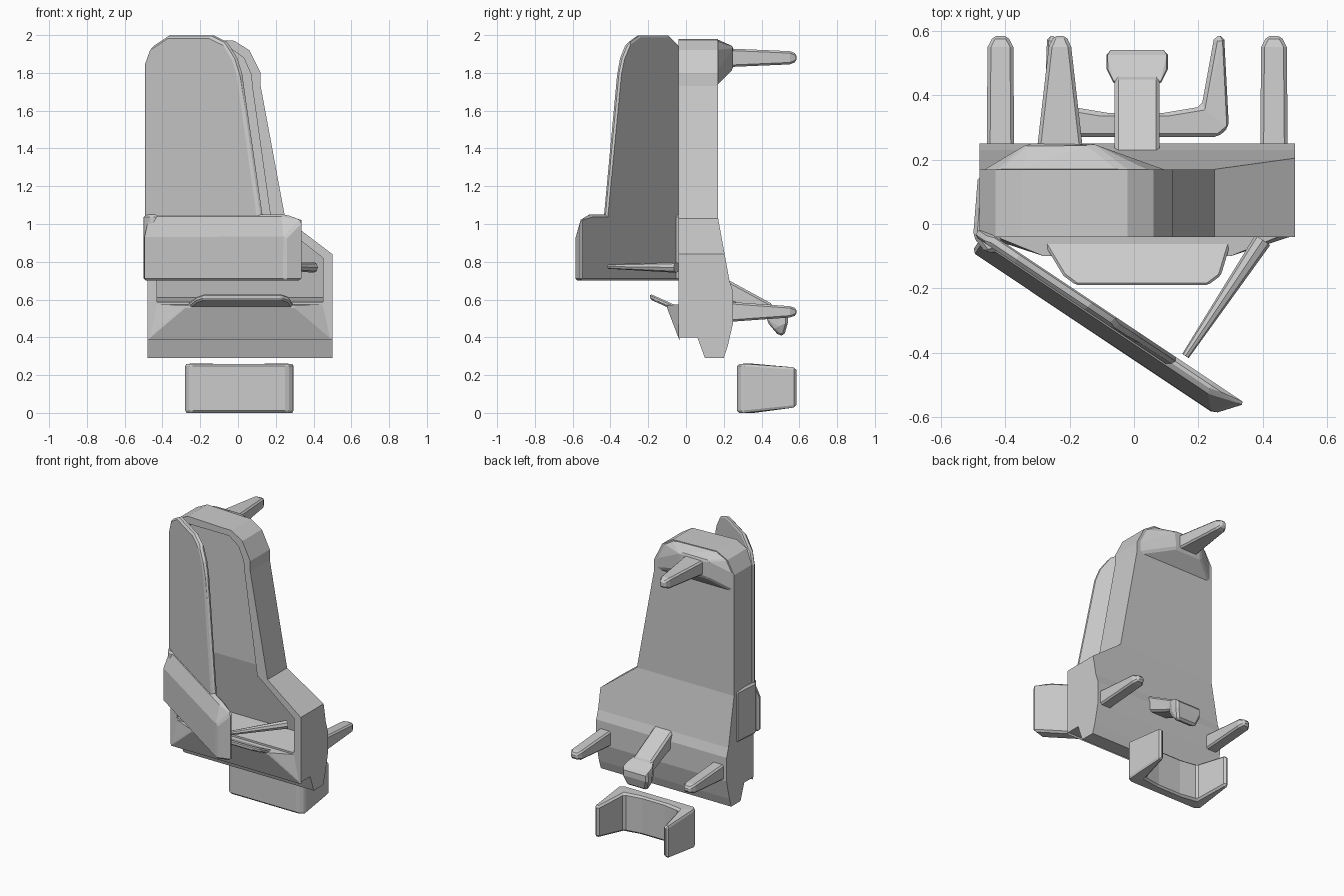
import bpy, bmesh
from mathutils import Vector

if "Cube" in bpy.data.objects:
    bpy.data.objects.remove(bpy.data.objects["Cube"], do_unlink=True)

grey = bpy.data.materials.new("plain grey")
grey.use_nodes = True
grey.diffuse_color = (0.6, 0.6, 0.6, 1)
grey.node_tree.nodes["Principled BSDF"].inputs["Base Color"].default_value = (0.6, 0.6, 0.6, 1)


def finish(name, bm, bevel=0.012):
    bmesh.ops.recalc_face_normals(bm, faces=bm.faces)
    mesh = bpy.data.meshes.new(name)
    bm.to_mesh(mesh)
    bm.free()
    mesh.materials.append(grey)
    ob = bpy.data.objects.new(name, mesh)
    bpy.context.collection.objects.link(ob)
    if bevel:
        mod = ob.modifiers.new("soft_edges", "BEVEL")
        mod.width, mod.segments = bevel, 1
        mod.limit_method = "ANGLE"
        mod.angle_limit = 0.5
    return ob


def place(axis, p, depth):
    u, v = p
    return {"x": (depth, u, v), "y": (u, depth, v), "z": (u, v, depth)}[axis]


def prism(axis, pts, a, b):
    """Extrude a flat outline along an axis from a to b."""
    bm = bmesh.new()
    low = [bm.verts.new(place(axis, p, a)) for p in pts]
    high = [bm.verts.new(place(axis, p, b)) for p in pts]
    bm.faces.new(low)
    bm.faces.new(high)
    for i in range(len(pts)):
        j = (i + 1) % len(pts)
        bm.faces.new((low[i], low[j], high[j], high[i]))
    return bm


def hull(points):
    bm = bmesh.new()
    for p in points:
        bm.verts.new(p)
    res = bmesh.ops.convex_hull(bm, input=bm.verts)
    junk = {g for g in res["geom_interior"] + res["geom_unused"] if isinstance(g, bmesh.types.BMVert)}
    bmesh.ops.delete(bm, geom=list(junk), context="VERTS")
    bmesh.ops.dissolve_limit(bm, angle_limit=0.02, verts=bm.verts, edges=bm.edges)
    return bm


def rect(axis, u0, u1, v0, v1, depth):
    return [place(axis, (u, v), depth) for u in (u0, u1) for v in (v0, v1)]


def carve(ob, bm):
    cutter = finish("cavity_cutter", bm, 0)
    mod = ob.modifiers.new("cavity", "BOOLEAN")
    mod.operation, mod.solver, mod.object = "DIFFERENCE", "EXACT", cutter
    bpy.context.view_layer.update()
    done = bpy.data.meshes.new_from_object(ob.evaluated_get(bpy.context.evaluated_depsgraph_get()))
    ob.modifiers.clear()
    ob.data = done
    bpy.data.objects.remove(cutter, do_unlink=True)


# Shell: tall tapering upper half and wider lower half
crown = [(0.12, 1.73), (0.12, 1.8), (0.06, 1.92), (-0.02, 1.97),
         (-0.35, 1.98), (-0.43, 1.94), (-0.48, 1.85), (-0.48, 1.73)]
upper = finish("upper_shell", prism("y", [(-0.48, 1.03), (0.25, 1.03)] + crown, -0.04, 0.17), 0)
side = [(-0.04, 1.03), (-0.04, 0.4), (0.06, 0.4), (0.1, 0.29), (0.2, 0.29),
        (0.22, 0.35), (0.25, 0.48), (0.25, 0.64), (0.23, 0.7), (0.17, 1.03)]
bm = prism("x", side, -0.48, 0.5)
cut = bmesh.ops.bisect_plane(bm, geom=bm.verts[:] + bm.edges[:] + bm.faces[:],
                             plane_co=(0.25, 0, 1.03), plane_no=(0.19, 0, 0.25), clear_outer=True)
bmesh.ops.holes_fill(bm, edges=[e for e in bm.edges if e.is_boundary])
lower = finish("lower_shell", bm, 0)

# Open cavity in the front, deepening toward the foot
opening = [(-0.43, 1.02), (0.175, 1.02), (0.075, 1.73), (0.07, 1.79),
           (0.03, 1.88), (-0.04, 1.93), (-0.35, 1.93), (-0.43, 1.84)]
carve(upper, prism("y", opening, -0.2, 0.1))
mouth = [(-0.43, 1.04), (0.17, 1.04), (0.45, 0.82)]
carve(lower, hull([(x, -0.2, z) for x, z in mouth + [(-0.43, 0.57), (0.45, 0.57)]]
                  + [(x, 0.1 + 0.19 * (1.04 - z), z) for x, z in mouth + [(-0.43, 0.61), (0.45, 0.61)]]))

# Rear bulge behind the crown
finish("crown_bulge", hull([(x, 0.16, z) for x, z in crown]
                           + rect("y", -0.33, -0.13, 1.82, 1.94, 0.25)))

# Sloped lip under the opening and the tray on it
finish("front_lip", hull(rect("y", -0.48, 0.5, 0.385, 0.395, -0.035)
                         + rect("y", -0.44, 0.46, 0.565, 0.575, -0.035)
                         + rect("y", -0.28, 0.3, 0.555, 0.57, -0.1)), 0)
tray = prism("z", [(-0.28, 0), (-0.28, -0.06), (-0.22, -0.16), (-0.18, -0.19),
                   (0.23, -0.19), (0.27, -0.16), (0.3, -0.06), (0.3, 0)], 0.515, 0.545)
for v in tray.verts:
    v.co.z -= 0.45 * v.co.y
finish("tray", tray, 0.008)

# Swung-open door, drawn along its own width, thickness and height
hinge = Vector((-0.46, -0.02, 0))
along = Vector((0.832, -0.555, 0))
out = Vector((-0.555, -0.832, 0))


def on_door(t, s, z):
    return hinge + along * t + out * s + Vector((0, 0, z))


leaf = [(-0.02, 0.95), (-0.02, 1.85), (0.02, 1.94), (0.13, 2.0), (0.4, 2.0), (0.5, 1.96),
        (0.56, 1.88), (0.59, 1.8), (0.72, 1.05), (0.73, 0.95)]
finish("door_upper", hull([on_door(t, 0, z) for t, z in leaf]
                          + [on_door(t * 0.98, 0.035, z - 0.005) for t, z in leaf]))
finish("door_lower", hull([on_door(t, 0, z) for t, z in ((0, 0.7), (0, 1.05), (0.85, 1.05), (0.97, 1.03), (0.97, 0.7))]
                          + [on_door(t, 0.035, 1.05) for t in (0, 0.85)]
                          + [on_door(t, 0.08, z) for t in (0, 0.905) for z in (0.7, 0.93)]))
finish("hinge_block", prism("z", [(-0.5, -0.04), (-0.485, 0.15), (-0.44, 0.15),
                                  (-0.42, -0.03), (-0.4, -0.085), (-0.46, -0.09)], 0.7, 1.05))

# Door stay rod, thicker at the shell end
a, b = Vector((0.16, -0.41, 0.775)), Vector((0.4, -0.05, 0.77))
rod = bmesh.new()
bmesh.ops.create_cone(rod, cap_ends=True, segments=8, radius1=0.012, radius2=0.028, depth=(b - a).length)
turn = (b - a).to_track_quat("Z", "Y").to_matrix()
for v in rod.verts:
    v.co = turn @ v.co + (a + b) / 2
finish("door_stay", rod, 0)


# Rear pegs: tapered, with a blunt tip
def peg(name, x, z, wide, tip_wide, tall, tip_tall):
    pts = []
    for y, w, h in ((0.2, wide, tall), (0.55, tip_wide, tip_tall), (0.585, tip_wide * 0.55, tip_tall * 0.6)):
        pts += rect("y", x - w, x + w, z - h, z + h, y)
    finish(name, hull(pts), 0.01)


peg("right_peg", -0.415, 0.535, 0.043, 0.04, 0.055, 0.03)
peg("left_peg", 0.435, 0.535, 0.043, 0.04, 0.055, 0.03)
peg("top_peg", -0.23, 1.88, 0.075, 0.035, 0.05, 0.035)

# Centre hook: sloping arm with a flared drop tip
finish("hook_arm", prism("x", [(0.2, 0.7), (0.23, 0.7), (0.46, 0.575), (0.46, 0.49), (0.2, 0.6)], -0.06, 0.08))
finish("hook_tip", hull(rect("y", -0.06, 0.08, 0.48, 0.58, 0.43)
                        + rect("y", -0.085, 0.105, 0.45, 0.55, 0.48)
                        + rect("y", -0.085, 0.105, 0.48, 0.53, 0.54)
                        + rect("z", -0.06, 0.08, 0.49, 0.52, 0.41)))

# Separate U-shaped bracket, arms tapering to the rear
front_edge = [(-0.28, 0.3), (-0.25, 0.27), (0.26, 0.27), (0.295, 0.3)]
rear_edge = [(0.28, 0.585), (0.25, 0.585), (0.21, 0.365), (0.09, 0.345),
             (-0.08, 0.345), (-0.2, 0.365), (-0.24, 0.585), (-0.27, 0.585)]
bracket = prism("z", front_edge + rear_edge, 0, 0.26)
bracket.normal_update()
bmesh.ops.triangulate(bracket, faces=[f for f in bracket.faces if len(f.verts) > 4])
for v in bracket.verts:
    if v.co.y > 0.5:
        v.co.z = 0.03 if v.co.z < 0.1 else 0.24
finish("bracket", bracket)
